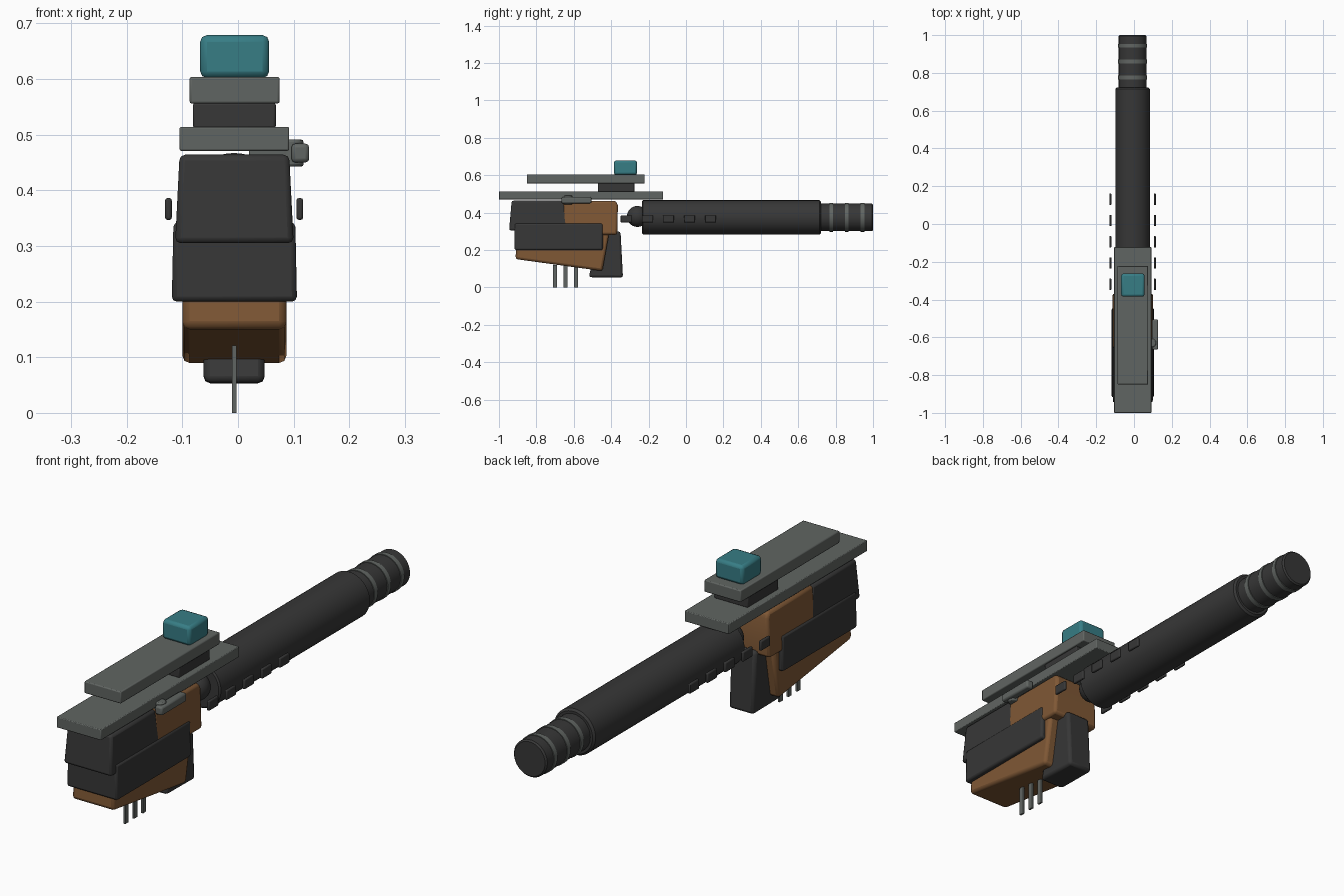
import bpy, bmesh, math
from mathutils import Vector

if "Cube" in bpy.data.objects:
    bpy.data.objects.remove(bpy.data.objects["Cube"])

CX = -0.007   # main centre line
AXIS_Z = 0.375  # barrel axis height


def material(name, rgb):
    m = bpy.data.materials.new(name)
    m.diffuse_color = (*rgb, 1)
    m.use_nodes = True
    m.node_tree.nodes["Principled BSDF"].inputs["Base Color"].default_value = m.diffuse_color
    return m


DARK = material("charcoal", (0.038, 0.038, 0.038))
GREY = material("grey metal", (0.118, 0.130, 0.122))
BROWN = material("brown", (0.215, 0.098, 0.036))
TEAL = material("teal", (0.038, 0.205, 0.235))


def finish(name, bm, mat, bevel=0.0, segments=2):
    bmesh.ops.recalc_face_normals(bm, faces=bm.faces)
    me = bpy.data.meshes.new(name)
    bm.to_mesh(me)
    bm.free()
    me.materials.append(mat)
    ob = bpy.data.objects.new(name, me)
    bpy.context.collection.objects.link(ob)
    if bevel:
        mod = ob.modifiers.new("edges", 'BEVEL')
        mod.width, mod.segments = bevel, segments
        mod.limit_method = 'ANGLE'
    bpy.ops.object.select_all(action='DESELECT')
    ob.select_set(True)
    bpy.context.view_layer.objects.active = ob
    bpy.ops.object.shade_smooth_by_angle(angle=math.radians(30))
    return ob


def prism(name, profile, x0, x1, mat, bevel=0.0, taper=0.0):
    """Side outline (y, z) extruded in x, optionally narrowed towards its top."""
    bm = bmesh.new()
    zs = [p[1] for p in profile]
    lo, hi = min(zs), max(zs)
    sides = []
    for x, s in ((x0, 1), (x1, -1)):
        sides.append([bm.verts.new((x + s * taper * (z - lo) / (hi - lo), y, z))
                      for y, z in profile])
    bm.faces.new(sides[0])
    bm.faces.new(sides[1][::-1])
    n = len(profile)
    for i in range(n):
        j = (i + 1) % n
        bm.faces.new((sides[0][i], sides[0][j], sides[1][j], sides[1][i]))
    return finish(name, bm, mat, bevel)


def box(name, x, y, z, mat, bevel=0.0):
    prof = [(y[0], z[0]), (y[1], z[0]), (y[1], z[1]), (y[0], z[1])]
    return prism(name, prof, x[0], x[1], mat, bevel)


def lathe(name, profile, mat, steps=48):
    """Revolve (y, radius) points around the barrel axis."""
    bm = bmesh.new()
    vs = [bm.verts.new((CX + r, y, AXIS_Z)) for y, r in profile]
    es = [bm.edges.new(p) for p in zip(vs, vs[1:])]
    bmesh.ops.spin(bm, geom=vs + es, cent=(CX, 0, AXIS_Z), axis=(0, 1, 0),
                   angle=math.tau, steps=steps, use_duplicate=False)
    bmesh.ops.remove_doubles(bm, verts=bm.verts, dist=1e-5)
    return finish(name, bm, mat)


# Barrel, narrower muzzle and its rings
lathe("barrel", [(-0.235, 0), (-0.235, 0.086), (-0.229, 0.092),
                 (0.714, 0.092), (0.722, 0.084), (0.722, 0)], DARK)
lathe("muzzle", [(0.71, 0), (0.71, 0.074), (0.994, 0.074), (1.0, 0.068), (1.0, 0)], DARK)
for i in range(3):
    y = 0.776 + 0.084 * i
    lathe(f"muzzle_ring_{i + 1}", [(y - 0.01, 0.06), (y - 0.01, 0.077),
                                   (y + 0.01, 0.077), (y + 0.01, 0.06)], GREY)

# Ball joint behind the barrel
bm = bmesh.new()
bmesh.ops.create_uvsphere(bm, u_segments=32, v_segments=16, radius=0.056)
bmesh.ops.translate(bm, verts=bm.verts, vec=Vector((CX, -0.26, 0.38)))
finish("ball_joint", bm, DARK)

# Rows of small side tabs
for side, label in ((-1, "left"), (1, "right")):
    x = CX + side * 0.118
    for i in range(5):
        y = -0.319 + 0.1125 * i
        box(f"side_tab_{label}_{i + 1}", (x - 0.006, x + 0.006),
            (y - 0.03, y + 0.03), (0.347, 0.386), DARK, 0.004)

# Top rail, upper plate, mount and sight block
box("top_rail", (-0.105, 0.092), (-1.0, -0.122), (0.471, 0.514), GREY, 0.003)
box("sight_mount", (-0.081, 0.068), (-0.47, -0.275), (0.512, 0.557), DARK, 0.004)
box("upper_plate", (-0.087, 0.075), (-0.85, -0.222), (0.556, 0.604), GREY, 0.004)
box("sight_block", (-0.068, 0.056), (-0.385, -0.262), (0.602, 0.679), TEAL, 0.012)

# Dark front housings
prism("upper_housing", [(-0.946, 0.305), (-0.63, 0.305), (-0.652, 0.464), (-0.932, 0.464)],
      -0.113, 0.1, DARK, 0.01, taper=0.008)
prism("lower_housing", [(-0.917, 0.2), (-0.445, 0.2), (-0.445, 0.343), (-0.917, 0.343)],
      -0.119, 0.106, DARK, 0.009, taper=0.003)

# Brown body and sloping underside
prism("upper_body", [(-0.66, 0.282), (-0.368, 0.282), (-0.364, 0.44), (-0.375, 0.463), (-0.66, 0.463)],
      -0.114, 0.101, BROWN, 0.011, taper=0.009)
prism("lower_body", [(-0.912, 0.152), (-0.447, 0.088), (-0.405, 0.325), (-0.9, 0.325)],
      -0.1, 0.087, BROWN, 0.013)

# Rear grip
prism("grip", [(-0.52, 0.055), (-0.337, 0.053), (-0.35, 0.3), (-0.46, 0.3)],
      -0.062, 0.048, DARK, 0.012)

# Thin pins under the body
for i in range(3):
    y = -0.7 + 0.056 * i
    box(f"pin_{i + 1}", (CX - 0.004, CX + 0.004), (y - 0.01, y + 0.01), (0, 0.121), GREY)

# Side lever with its cross bar and knob
box("side_lever", (0.096, 0.128), (-0.665, -0.506), (0.45, 0.484), GREY, 0.007)
box("lever_cross_bar", (0.02, 0.1), (-0.648, -0.605), (0.455, 0.48), GREY, 0.003)
bm = bmesh.new()
bmesh.ops.create_cone(bm, cap_ends=True, segments=20, radius1=0.022, radius2=0.022, depth=0.049)
bmesh.ops.translate(bm, verts=bm.verts, vec=Vector((0.096, -0.63, 0.467)))
finish("lever_knob", bm, GREY, 0.005)
